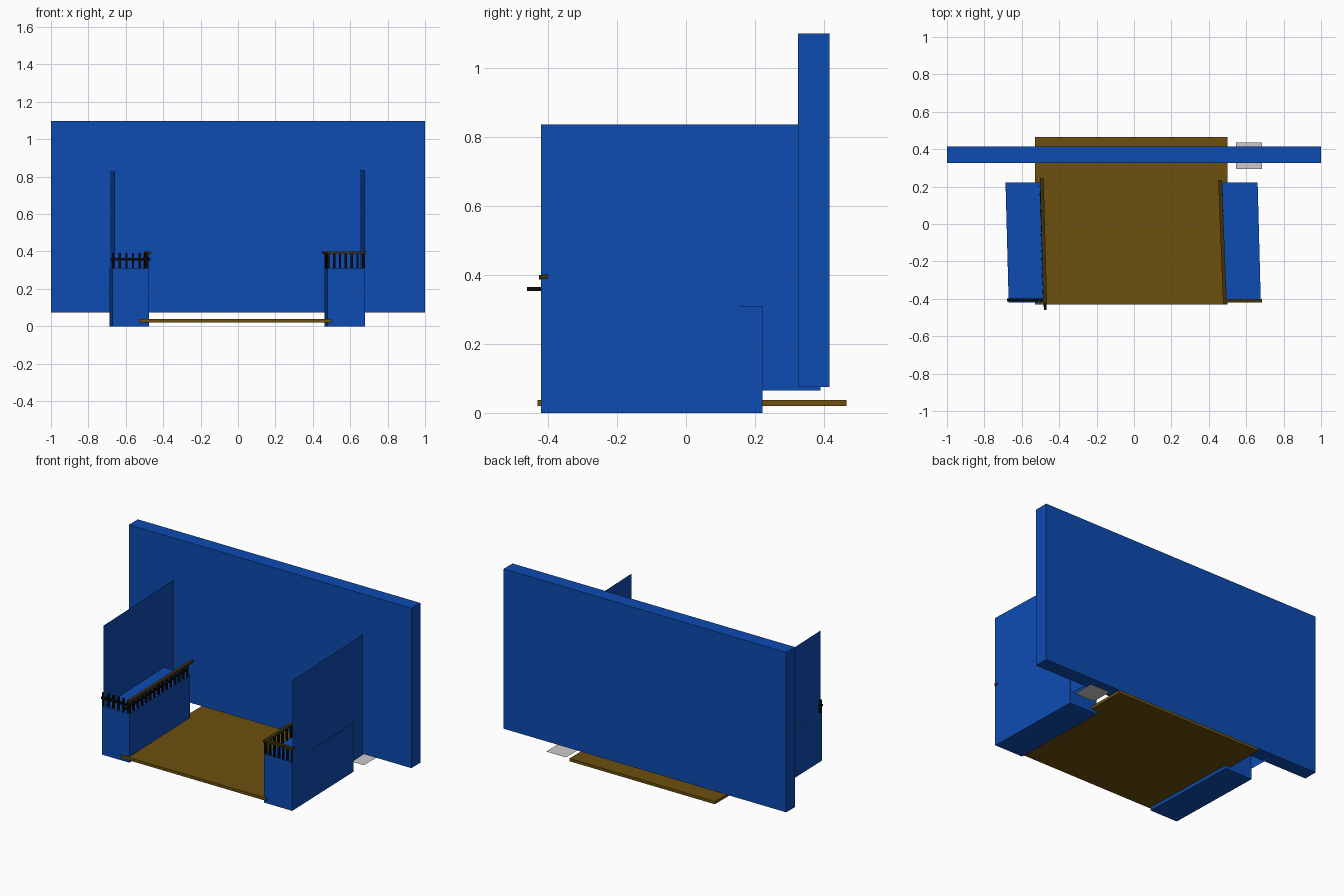
import bpy
from mathutils import Vector

if "Cube" in bpy.data.objects:
    bpy.data.objects.remove(bpy.data.objects["Cube"])


def material(name, rgb):
    m = bpy.data.materials.new(name)
    m.diffuse_color = (*rgb, 1)
    m.use_nodes = True
    m.node_tree.nodes["Principled BSDF"].inputs["Base Color"].default_value = m.diffuse_color
    return m


BLUE = material("blue_paint", (0.004, 0.07, 0.445))
WOOD = material("wood_floor", (0.15, 0.08, 0.004))
RAIL = material("dark_wood", (0.05, 0.033, 0.004))
BLACK = material("black_metal", (0.003, 0.003, 0.003))


def make(name, verts, faces, mat):
    me = bpy.data.meshes.new(name)
    me.from_pydata(verts, [], faces)
    ob = bpy.data.objects.new(name, me)
    bpy.context.collection.objects.link(ob)
    if mat:
        me.materials.append(mat)
    return ob


def prism(name, foot, z0, z1, mat):
    """Extrude a counter-clockwise footprint from z0 to z1."""
    n = len(foot)
    verts = [(x, y, z) for z in (z0, z1) for x, y in foot]
    faces = [list(range(n))[::-1], list(range(n, 2 * n))]
    faces += [(i, (i + 1) % n, n + (i + 1) % n, n + i) for i in range(n)]
    return make(name, verts, faces, mat)


def rect(x0, x1, y0, y1):
    return [(x0, y0), (x1, y0), (x1, y1), (x0, y1)]


def beam(name, a, b, width, z0, z1, mat):
    """Straight bar along a plan line."""
    a, b = Vector(a), Vector(b)
    d = (b - a).normalized()
    s = Vector((d.y, -d.x)) * width / 2
    return prism(name, [a + s, b + s, b - s, a - s], z0, z1, mat)


def posts(name, a, b, count, z1, size=0.012):
    """Row of balusters standing on a platform."""
    a, b = Vector(a), Vector(b)
    h = size / 2
    for i in range(count):
        p = a.lerp(b, i / (count - 1))
        prism(f"{name}_{i + 1}", rect(p.x - h, p.x + h, p.y - h, p.y + h), 0.308, z1, BLACK)


def panel(name, a, b, z0, z1):
    """Thin upright sheet."""
    make(name, [(*a, z0), (*b, z0), (*b, z1), (*a, z1)], [(0, 1, 2, 3)], BLUE)


# Back wall and floor
prism("back_wall", rect(-1, 1, 0.325, 0.415), 0.075, 1.098, BLUE)
prism("floor", rect(-0.53, 0.5, -0.43, 0.465), 0.02, 0.038, WOOD)

# Side walls
panel("left_side_wall", (-0.658, -0.42), (-0.687, 0.39), 0.065, 0.828)
panel("right_side_wall", (0.679, -0.42), (0.65, 0.39), 0.065, 0.835)

# Raised platforms, slightly turned
prism("left_platform", [(-0.67, -0.42), (-0.475, -0.42), (-0.495, 0.222), (-0.687, 0.222)], 0, 0.31, BLUE)
prism("right_platform", [(0.478, -0.42), (0.678, -0.42), (0.661, 0.222), (0.463, 0.222)], 0, 0.31, BLUE)

# Left railing
beam("left_side_handrail", (-0.475, -0.425), (-0.493, 0.245), 0.02, 0.387, 0.4, RAIL)
beam("left_side_midrail", (-0.475, -0.46), (-0.497, 0.2), 0.014, 0.353, 0.365, BLACK)
beam("left_front_midrail", (-0.68, -0.406), (-0.485, -0.406), 0.018, 0.353, 0.365, BLACK)
posts("left_side_post", (-0.485, -0.405), (-0.499, 0.2), 15, 0.389)
posts("left_front_post", (-0.668, -0.406), (-0.49, -0.406), 6, 0.393)

# Right railing
beam("right_side_handrail", (0.486, -0.425), (0.46, 0.235), 0.02, 0.387, 0.4, RAIL)
beam("right_front_handrail", (0.475, -0.41), (0.685, -0.41), 0.02, 0.388, 0.401, RAIL)
posts("right_side_post", (0.483, -0.405), (0.468, 0.2), 15, 0.389)
posts("right_front_post", (0.483, -0.41), (0.67, -0.41), 7, 0.389)

# Small grey ground sheet behind the wall
make("ground_sheet", [(x, y, 0.021) for x, y in rect(0.545, 0.685, 0.295, 0.435)], [(0, 1, 2, 3)], None)
